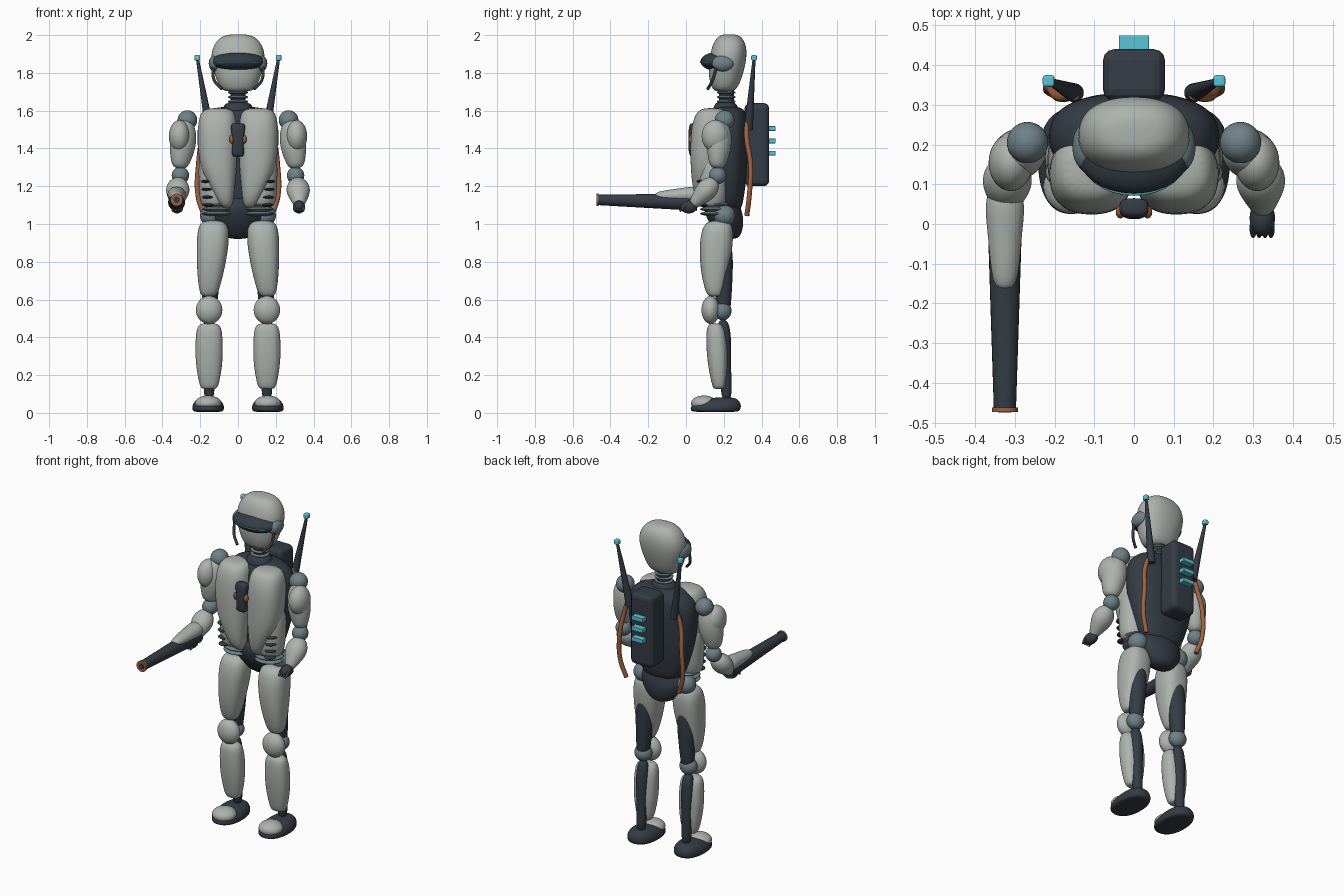
import bpy, bmesh, math
from mathutils import Vector

cube = bpy.data.objects.get("Cube")
if cube:
    bpy.data.objects.remove(cube)


def material(name, color):
    m = bpy.data.materials.new(name)
    m.use_nodes = True
    m.diffuse_color = (*color, 1)
    m.node_tree.nodes["Principled BSDF"].inputs["Base Color"].default_value = (*color, 1)
    return m


SHELL = material("pale grey shell", (0.42, 0.45, 0.42))
DARK = material("dark slate", (0.035, 0.045, 0.06))
JOINT = material("blue grey joint", (0.16, 0.22, 0.25))
CYAN = material("cyan light", (0.10, 0.56, 0.70))
COPPER = material("copper", (0.35, 0.12, 0.05))


def finish(bm, name, mat, levels=0):
    bmesh.ops.recalc_face_normals(bm, faces=bm.faces)
    for f in bm.faces:
        f.smooth = True
    mesh = bpy.data.meshes.new(name)
    bm.to_mesh(mesh)
    bm.free()
    mesh.materials.append(mat)
    ob = bpy.data.objects.new(name, mesh)
    bpy.context.collection.objects.link(ob)
    if levels:
        ob.modifiers.new("smooth", "SUBSURF").levels = levels
        ob.modifiers["smooth"].render_levels = levels
    return ob


def loft(name, mat, rings, power=2.0, n=20, levels=2):
    """Skin horizontal superellipse rings (z, centre x, centre y, radius x, radius y)."""
    bm = bmesh.new()
    loops = []
    for z, cx, cy, rx, ry in rings:
        loop = []
        for i in range(n):
            c, s = math.cos(math.tau * i / n), math.sin(math.tau * i / n)
            x = math.copysign(abs(c) ** (2 / power), c)
            y = math.copysign(abs(s) ** (2 / power), s)
            loop.append(bm.verts.new((cx + rx * x, cy + ry * y, z)))
        loops.append(loop)
    for a, b in zip(loops, loops[1:]):
        for i in range(n):
            j = (i + 1) % n
            bm.faces.new((a[i], a[j], b[j], b[i]))
    bm.faces.new(loops[0])
    bm.faces.new(loops[-1])
    return finish(bm, name, mat, levels)


def limb(name, mat, start, end, radii, flat=1.0, levels=2, n=16):
    """Evenly spaced rings along a line, with given radii."""
    a, b = Vector(start), Vector(end)
    length = (b - a).length
    last = len(radii) - 1
    ob = loft(name, mat, [(length * i / last, 0, 0, r, r * flat) for i, r in enumerate(radii)],
              n=n, levels=levels)
    ob.rotation_mode = "QUATERNION"
    ob.rotation_quaternion = (b - a).to_track_quat("Z", "Y")
    ob.location = a
    return ob


def rod(name, mat, start, end, r1, r2):
    ob = limb(name, mat, start, end, (r1, r2), levels=0, n=24)
    ob.data.shade_flat()
    for f in ob.data.polygons:
        f.use_smooth = len(f.vertices) == 4
    return ob


def ball(name, mat, centre, size):
    bm = bmesh.new()
    bmesh.ops.create_uvsphere(bm, u_segments=32, v_segments=20, radius=1)
    bmesh.ops.scale(bm, vec=size if isinstance(size, tuple) else (size,) * 3, verts=bm.verts)
    bmesh.ops.translate(bm, vec=centre, verts=bm.verts)
    return finish(bm, name, mat)


def box(name, mat, centre, size, bevel):
    bm = bmesh.new()
    bmesh.ops.create_cube(bm, size=1)
    bmesh.ops.scale(bm, vec=size, verts=bm.verts)
    bmesh.ops.translate(bm, vec=centre, verts=bm.verts)
    bmesh.ops.bevel(bm, geom=bm.edges[:], offset=bevel, segments=3, profile=0.5, affect="EDGES")
    ob = finish(bm, name, mat)
    ob.data.shade_flat()
    return ob


def cable(name, mat, points, radius):
    curve = bpy.data.curves.new(name, "CURVE")
    curve.dimensions = "3D"
    curve.bevel_depth = radius
    curve.use_fill_caps = True
    spline = curve.splines.new("BEZIER")
    spline.bezier_points.add(len(points) - 1)
    for p, co in zip(spline.bezier_points, points):
        p.co = co
        p.handle_left_type = p.handle_right_type = "AUTO"
    curve.materials.append(mat)
    ob = bpy.data.objects.new(name, curve)
    bpy.context.collection.objects.link(ob)


# Head, visor and neck
loft("head", SHELL, [(1.7, 0, .2, .06, .04), (1.715, 0, .205, .098, .07), (1.8, 0, .21, .128, .096),
                     (1.89, 0, .225, .15, .1), (1.96, 0, .23, .125, .088), (2.0, 0, .23, .08, .055),
                     (2.004, 0, .23, .02, .02)], 2.3)
ball("visor", DARK, (0, .175, 1.86), (.142, .098, .052))
ball("visor_light", CYAN, (0, .175, 1.857), (.138, .104, .008))
rod("neck", DARK, (0, .215, 1.56), (0, .215, 1.74), .04, .04)
for i in range(5):
    ball("neck_ring", JOINT, (0, .213, 1.6 + .024 * i), (.054, .05, .011))

# Torso: dark back shell, collar and pelvis
loft("back_shell", DARK, [(1.06, 0, .22, .1, .07), (1.12, 0, .21, .155, .095), (1.3, 0, .22, .205, .11),
                          (1.5, 0, .22, .228, .115), (1.59, 0, .225, .19, .1), (1.625, 0, .225, .1, .06)], 2.4)
loft("collar", DARK, [(1.58, 0, .21, .1, .08), (1.62, 0, .21, .075, .065), (1.65, 0, .21, .055, .05)])
loft("pelvis", DARK, [(.92, 0, .235, .04, .03), (.94, 0, .23, .085, .065), (1.02, 0, .21, .15, .1),
                      (1.09, 0, .19, .15, .1), (1.15, 0, .19, .09, .08)])

# Chest badge with its three small lamps
loft("chest_badge", DARK, [(1.355, 0, .045, .025, .02), (1.37, 0, .04, .035, .026), (1.44, 0, .035, .026, .024),
                           (1.52, 0, .04, .042, .026), (1.535, 0, .045, .03, .02)], 3)
for i in (-1, 0, 1):
    ball("badge_lamp", COPPER, (.034 * i, .03, 1.448), (.012, .016, .022 - .008 * (i == 0)))

# Backpack with its plugs
box("backpack", DARK, (0, .375, 1.42), (.156, .13, .44), .028)
for z in (1.375, 1.44, 1.505):
    box("backpack_plug", CYAN, (0, .45, z), (.076, .05, .025), .003)

for s, side in ((-1, "right"), (1, "left")):
    # Earpiece and microphone boom
    ball(side + "_earpiece", JOINT, (s * .125, .195, 1.85), (.03, .057, .042))
    cable(side + "_boom", DARK, [(s * .135, .16, 1.83), (s * .125, .14, 1.76), (s * .085, .115, 1.715)], .008)

    # Chest lobe and flank
    loft(side + "_chest", SHELL, [(1.08, s * .06, .12, .02, .03), (1.12, s * .068, .105, .045, .055),
                                  (1.22, s * .09, .11, .075, .08), (1.32, s * .107, .115, .103, .093),
                                  (1.5, s * .11, .125, .108, .103), (1.59, s * .107, .135, .095, .085),
                                  (1.615, s * .105, .14, .06, .05)], 2.4)
    loft(side + "_flank", SHELL, [(1.085, s * .12, .14, .055, .05), (1.11, s * .125, .14, .08, .075),
                                  (1.25, s * .13, .145, .08, .085), (1.4, s * .14, .15, .07, .07)])
    for i in range(4):
        ball(side + "_vent", DARK, (s * (.155 + .003 * i), .09, 1.1 + .042 * i), (.032, .034, .009))
    for i in range(3):
        ball(side + "_waist_rib", JOINT, (s * .105, .155, 1.055 + .024 * i), (.085, .08, .014))

    # Antenna and cable
    base, tip = (s * .15, .33, 1.5), (s * .214, .36, 1.87)
    rod(side + "_antenna", DARK, base, tip, .024, .008)
    box(side + "_antenna_tip", CYAN, (s * .215, .36, 1.88), (.03, .03, .03), .008)
    cable(side + "_cable", COPPER, [(s * .15, .325, 1.56), (s * .185, .32, 1.47), (s * .21, .342, 1.31),
                                    (s * .212, .335, 1.15), (s * .18, .322, 1.045)], .013)

    # Leg
    ball(side + "_hip", JOINT, (s * .145, .205, 1.045), .056)
    loft(side + "_thigh", SHELL, [(.615, s * .155, .155, .03, .03), (.63, s * .155, .15, .05, .045),
                                  (.75, s * .145, .15, .073, .075), (.9, s * .133, .16, .088, .092),
                                  (1.0, s * .13, .17, .082, .08), (1.02, s * .13, .175, .04, .04)], 2.5)
    limb(side + "_thigh_core", DARK, (s * .135, .195, .92), (s * .153, .2, .5), (.05, .055, .045, .035))
    ball(side + "_kneecap", SHELL, (s * .153, .13, .545), (.07, .048, .074))
    ball(side + "_knee", JOINT, (s * .153, .195, .54), (.052, .046, .05))
    loft(side + "_shin", SHELL, [(.125, s * .153, .175, .035, .025), (.14, s * .153, .175, .052, .038),
                                 (.28, s * .153, .168, .076, .058), (.42, s * .153, .16, .072, .056),
                                 (.465, s * .153, .155, .06, .04), (.475, s * .153, .155, .03, .02)], 2.4)
    limb(side + "_calf_core", DARK, (s * .153, .195, .5), (s * .153, .216, .06), (.03, .042, .034, .03, .028))
    loft(side + "_foot", DARK, [(.004, s * .158, .155, .07, .115), (.012, s * .158, .155, .085, .135),
                                (.045, s * .158, .16, .086, .135), (.075, s * .158, .19, .06, .085),
                                (.082, s * .158, .2, .03, .04)], 2.3)
    ball(side + "_toe_cap", SHELL, (s * .158, .095, .05), (.07, .069, .042))

    # Arm
    ball(side + "_shoulder", JOINT, (s * .268, .205, 1.55), .052)
    limb(side + "_upper_arm", SHELL, (s * .275, .185, 1.555), (s * .31, .165, 1.29),
         (.03, .058, .066, .064, .052, .035), 1.1)
    ball(side + "_arm_plate", SHELL, (s * .31, .155, 1.465), (.056, .072, .085))
    ball(side + "_elbow", JOINT, (s * .305, .168, 1.257), .046)
    limb(side + "_forearm", SHELL, (s * .315, .16, 1.235), (s * .325, .03, 1.095),
         (.03, .058, .066, .056, .04, .025), .9)
    ball(side + "_palm", DARK, (s * .323, .015, 1.09), (.032, .045, .034))
    for i in range(4):
        x = s * (.3 + .015 * i)
        limb(side + "_finger", DARK, (x, .01, 1.11), (x, -.035, 1.065), (.006, .011, .01, .005), n=8)

# Forearm cannon on the right side
rod("cannon_barrel", DARK, (-.325, .06, 1.115), (-.325, -.465, 1.128), .045, .028)
rod("cannon_muzzle", COPPER, (-.325, -.462, 1.128), (-.325, -.473, 1.128), .033, .033)
rod("cannon_bore", DARK, (-.325, -.47, 1.128), (-.325, -.475, 1.128), .017, .017)
limb("cannon_cover", SHELL, (-.325, .1, 1.16), (-.325, -.168, 1.145), (.04, .052, .046, .041, .036, .024), .85)
